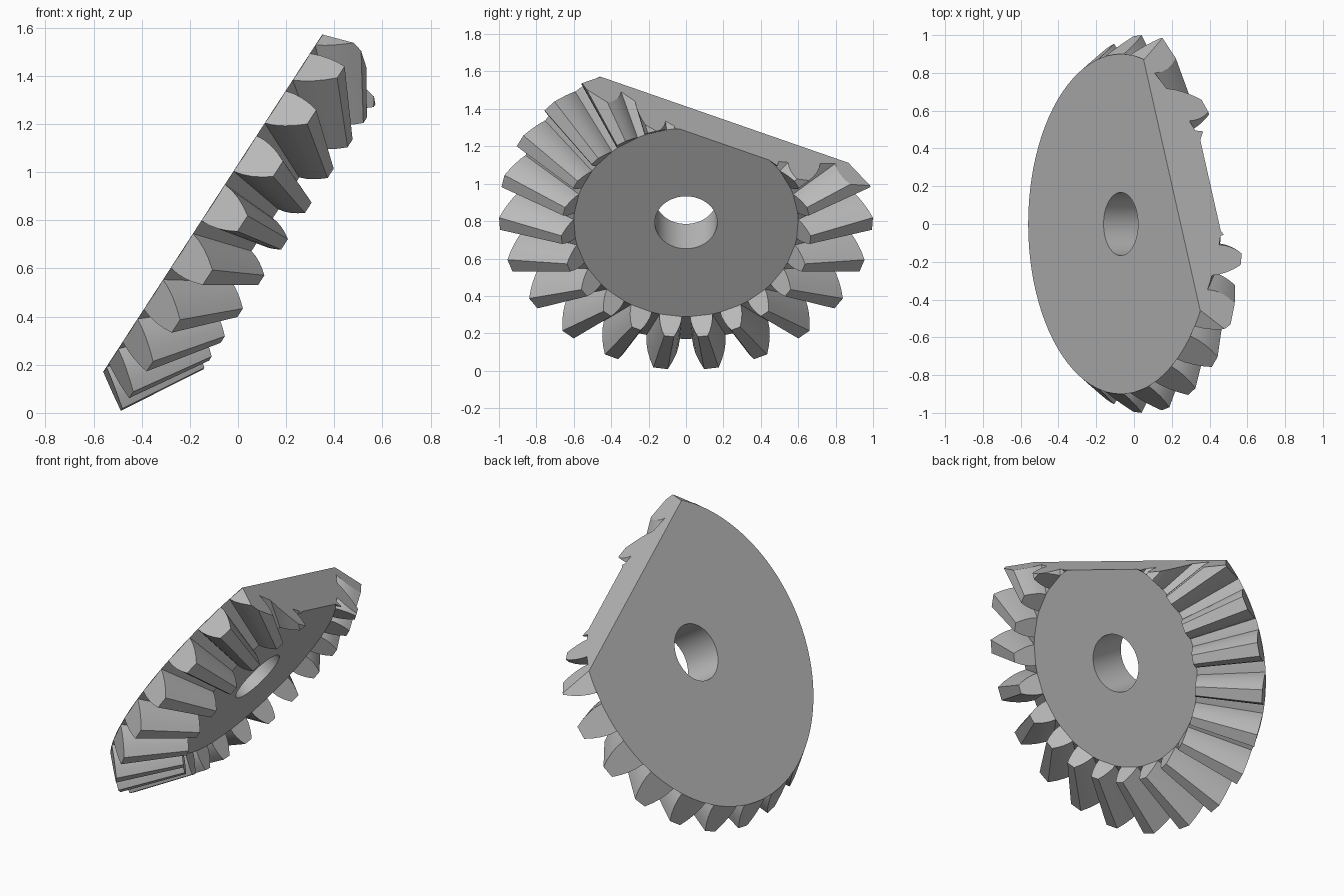
import bpy, bmesh
from math import sin, cos, pi, radians
from mathutils import Vector

cube = bpy.data.objects.get("Cube")
if cube:
    bpy.data.objects.remove(cube, do_unlink=True)

TEETH = 23
ROOT_R, TIP_R, TIP_DEPTH = 0.9, 1.0, 0.15    # large end of a tooth
APEX, TOE = 0.73, 2 / 3                      # cone apex depth, small end scale
BORE_R = 0.167
CUT = radians(22.5)
CUT_DIST = 0.538

grey = bpy.data.materials.new("steel grey")
grey.use_nodes = True
colour = (0.5, 0.5, 0.5, 1)
grey.diffuse_color = colour
grey.node_tree.nodes["Principled BSDF"].inputs["Base Color"].default_value = colour


def finish(bm, name, angle):
    """Slice off the flat side, cap it, and place the part tilted."""
    normal = Vector((cos(CUT), sin(CUT), 0))
    bmesh.ops.bisect_plane(bm, geom=bm.verts[:] + bm.edges[:] + bm.faces[:],
                           plane_co=normal * CUT_DIST, plane_no=normal, clear_outer=True)
    bmesh.ops.holes_fill(bm, edges=[e for e in bm.edges if e.is_boundary])
    bmesh.ops.recalc_face_normals(bm, faces=bm.faces)
    mesh = bpy.data.meshes.new(name)
    bm.to_mesh(mesh)
    bm.free()
    mesh.materials.append(grey)
    ob = bpy.data.objects.new(name, mesh)
    bpy.context.collection.objects.link(ob)
    ob.location = (-0.07, 0, 0.925)
    ob.rotation_euler = (0, radians(-57), 0)
    bpy.ops.object.select_all(action='DESELECT')
    ob.select_set(True)
    bpy.context.view_layer.objects.active = ob
    bpy.ops.object.shade_smooth_by_angle(angle=radians(angle))


# Gear body: revolved cone frustum with a bore
bm = bmesh.new()
front = -APEX * (1 - TOE)
profile = [(BORE_R, 0), (ROOT_R, 0), (ROOT_R * TOE, front), (BORE_R, front)]
steps = TEETH * 4
rings = [[bm.verts.new((r * cos(2 * pi * i / steps), r * sin(2 * pi * i / steps), z))
          for r, z in profile] for i in range(steps)]
for i in range(steps):
    a, b = rings[i], rings[(i + 1) % steps]
    for j in range(4):
        k = (j + 1) % 4
        bm.faces.new((a[j], a[k], b[k], b[j]))
finish(bm, "gear_body", 30)

# Teeth: curved flanks tapering towards the cone apex
bm = bmesh.new()
flank = [(0, 0.09), (0.25, 0.087), (0.5, 0.077), (0.75, 0.061), (1, 0.039)]
outline = [(h, -w) for h, w in flank] + [(h, w) for h, w in reversed(flank)]
for n in range(TEETH):
    middle = 2 * pi * n / TEETH
    ends = []
    for scale in (1, TOE):
        loop = []
        for h, w in outline:
            r = ROOT_R + (TIP_R - ROOT_R) * h
            ang = middle + w / r
            z = -APEX + (APEX - TIP_DEPTH * h) * scale
            loop.append(bm.verts.new((r * scale * cos(ang), r * scale * sin(ang), z)))
        ends.append(loop)
    heel, toe = ends
    bm.faces.new(heel)
    bm.faces.new(toe)
    for i in range(len(heel)):
        k = (i + 1) % len(heel)
        bm.faces.new((heel[i], heel[k], toe[k], toe[i]))
finish(bm, "gear_teeth", 25)
